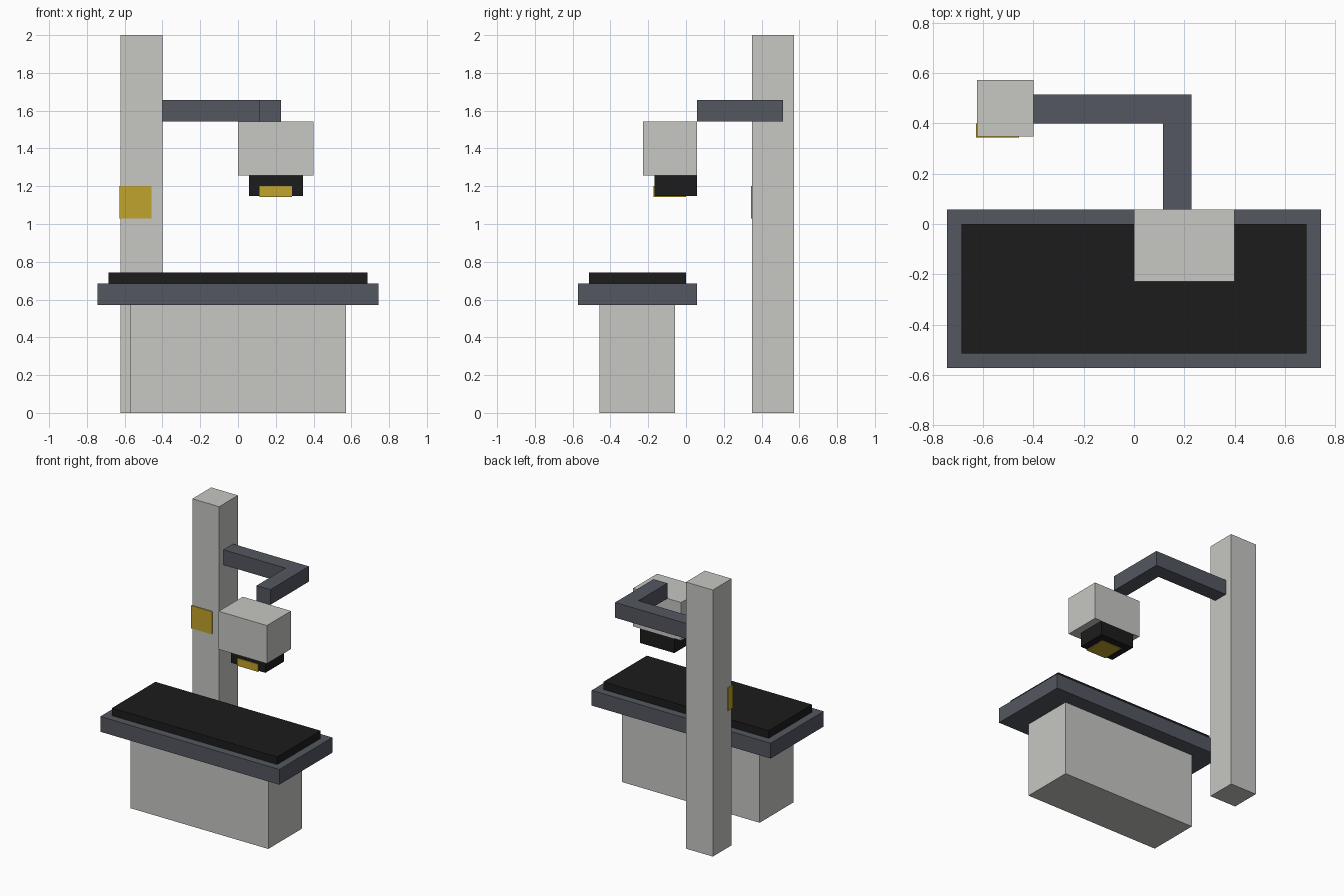
import bpy
import bmesh

if "Cube" in bpy.data.objects:
    bpy.data.objects.remove(bpy.data.objects["Cube"])

U = 2 / 35      # modelling grid step
E = 0.1 * U     # tiny inset that lets the yellow panels stand proud


def material(name, rgb):
    lin = [((c / 255 + 0.055) / 1.055) ** 2.4 for c in rgb]
    m = bpy.data.materials.new(name)
    m.diffuse_color = (*lin, 1)
    m.use_nodes = True
    m.node_tree.nodes["Principled BSDF"].inputs["Base Color"].default_value = m.diffuse_color
    return m


light = material("light_grey", (199, 200, 195))
slate = material("slate_grey", (83, 87, 96))
black = material("black", (28, 28, 28))
yellow = material("yellow", (192, 163, 44))


def prism(name, mat, outline, z0, z1):
    """Extrude a plan outline (counter-clockwise) from z0 to z1."""
    bm = bmesh.new()
    base = bm.faces.new([bm.verts.new((x, y, z0)) for x, y in outline])
    top = bmesh.ops.extrude_face_region(bm, geom=[base], use_keep_orig=True)
    verts = [g for g in top["geom"] if isinstance(g, bmesh.types.BMVert)]
    bmesh.ops.translate(bm, verts=verts, vec=(0, 0, z1 - z0))
    bmesh.ops.recalc_face_normals(bm, faces=bm.faces)
    me = bpy.data.meshes.new(name)
    bm.to_mesh(me)
    bm.free()
    me.materials.append(mat)
    ob = bpy.data.objects.new(name, me)
    bpy.context.collection.objects.link(ob)
    return ob


def box(name, mat, x, y, z):
    outline = [(x[0], y[0]), (x[1], y[0]), (x[1], y[1]), (x[0], y[1])]
    return prism(name, mat, outline, *z)


# Examination table
box("table_pedestal", light, (-10 * U, 10 * U), (-8 * U, -U), (0, 10 * U))
box("table_top", slate, (-13 * U, 13 * U), (-10 * U, U), (10 * U, 12 * U))
box("table_pad", black, (-12 * U, 12 * U), (-9 * U, 0), (12 * U, 13 * U))

# Column with its control panel wrapped round the front left corner
box("column", light, (-11 * U + E, -7 * U), (6 * U + E, 10 * U), (0, 35 * U))
box("control_panel", yellow, (-11 * U, -8 * U), (6 * U, 7 * U), (18 * U, 21 * U))

# L-shaped arm
arm = [(-7, 7), (2, 7), (2, 1), (4, 1), (4, 9), (-7, 9)]
prism("arm", slate, [(x * U, y * U) for x, y in arm], 27 * U, 29 * U)

# Imaging head, collimator and its window
box("head", light, (0, 7 * U), (-4 * U, U), (22 * U, 27 * U))
box("collimator", black, (U, 6 * U), (-3 * U + E, U), (20 * U + E, 22 * U))
box("collimator_window", yellow, (2 * U, 5 * U), (-3 * U, 0), (20 * U, 21 * U))
